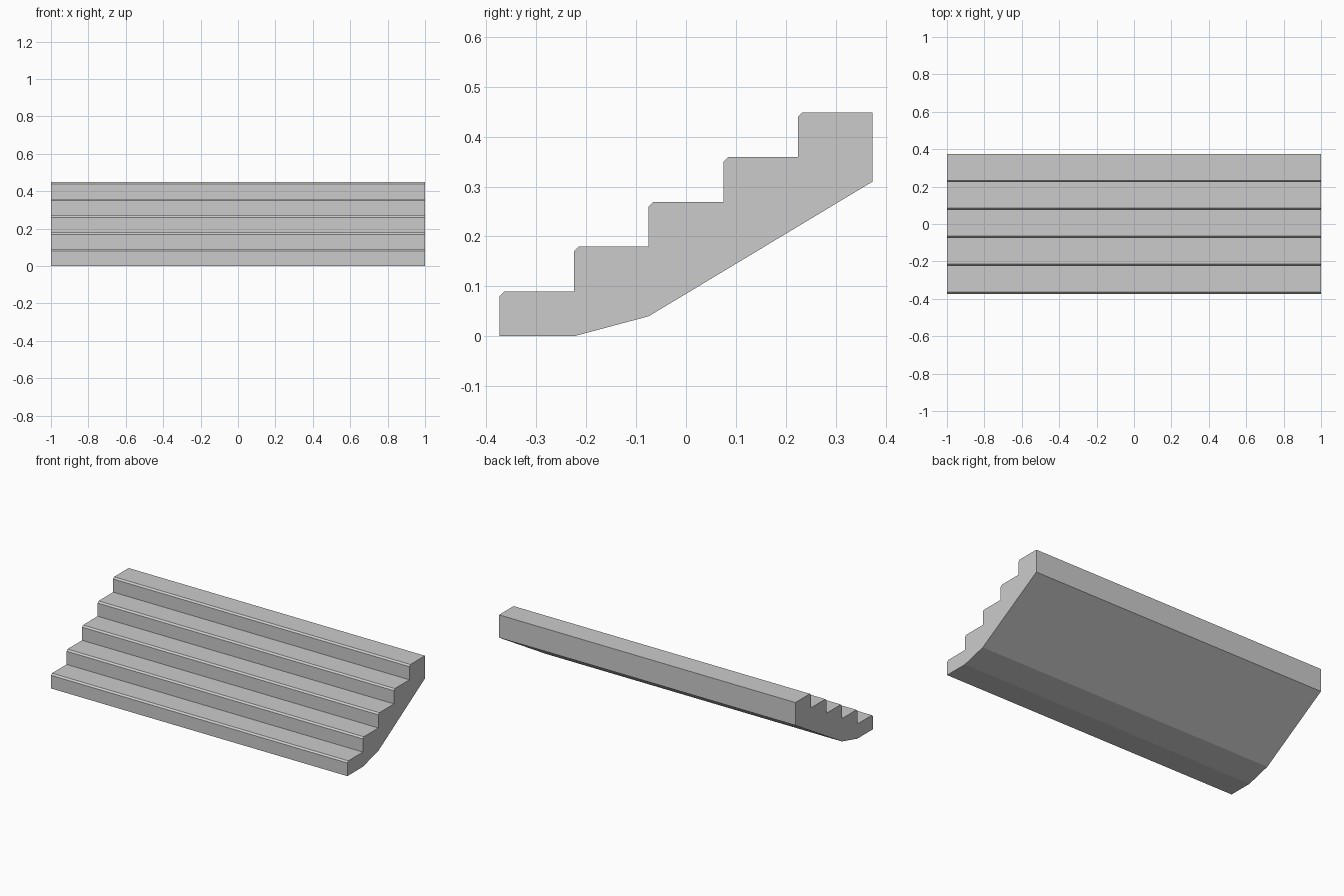
import bpy
import bmesh

cube = bpy.data.objects.get("Cube")
if cube:
    bpy.data.objects.remove(cube, do_unlink=True)

STEPS = 5
TREAD = 0.1496
RISE = 0.0898
NOSE = 0.0095
HALF_DEPTH = STEPS * TREAD / 2

# Concrete material
concrete = bpy.data.materials.new("light grey concrete")
concrete.use_nodes = True
grey = (0.6, 0.6, 0.6, 1)
concrete.diffuse_color = grey
concrete.node_tree.nodes["Principled BSDF"].inputs["Base Color"].default_value = grey

# Side profile (y, z): bottom front corner, then risers with chamfered nosings
profile = [(-HALF_DEPTH, 0)]
for i in range(STEPS):
    y, top = -HALF_DEPTH + i * TREAD, (i + 1) * RISE
    profile += [(y, top - NOSE), (y + NOSE, top), (y + TREAD, top)]

# Back edge and sloped underside
profile += [(HALF_DEPTH, 0.31),
            (-HALF_DEPTH + 2 * TREAD, 0.04),
            (-HALF_DEPTH + TREAD, 0)]

# Extrude the profile across the full width
bm = bmesh.new()
side = bm.faces.new([bm.verts.new((-1, y, z)) for y, z in profile])
result = bmesh.ops.extrude_face_region(bm, geom=[side])
moved = [v for v in result["geom"] if isinstance(v, bmesh.types.BMVert)]
bmesh.ops.translate(bm, verts=moved, vec=(2, 0, 0))
bmesh.ops.recalc_face_normals(bm, faces=bm.faces)

mesh = bpy.data.meshes.new("staircase")
bm.to_mesh(mesh)
bm.free()
mesh.materials.append(concrete)
bpy.context.collection.objects.link(bpy.data.objects.new("staircase", mesh))
